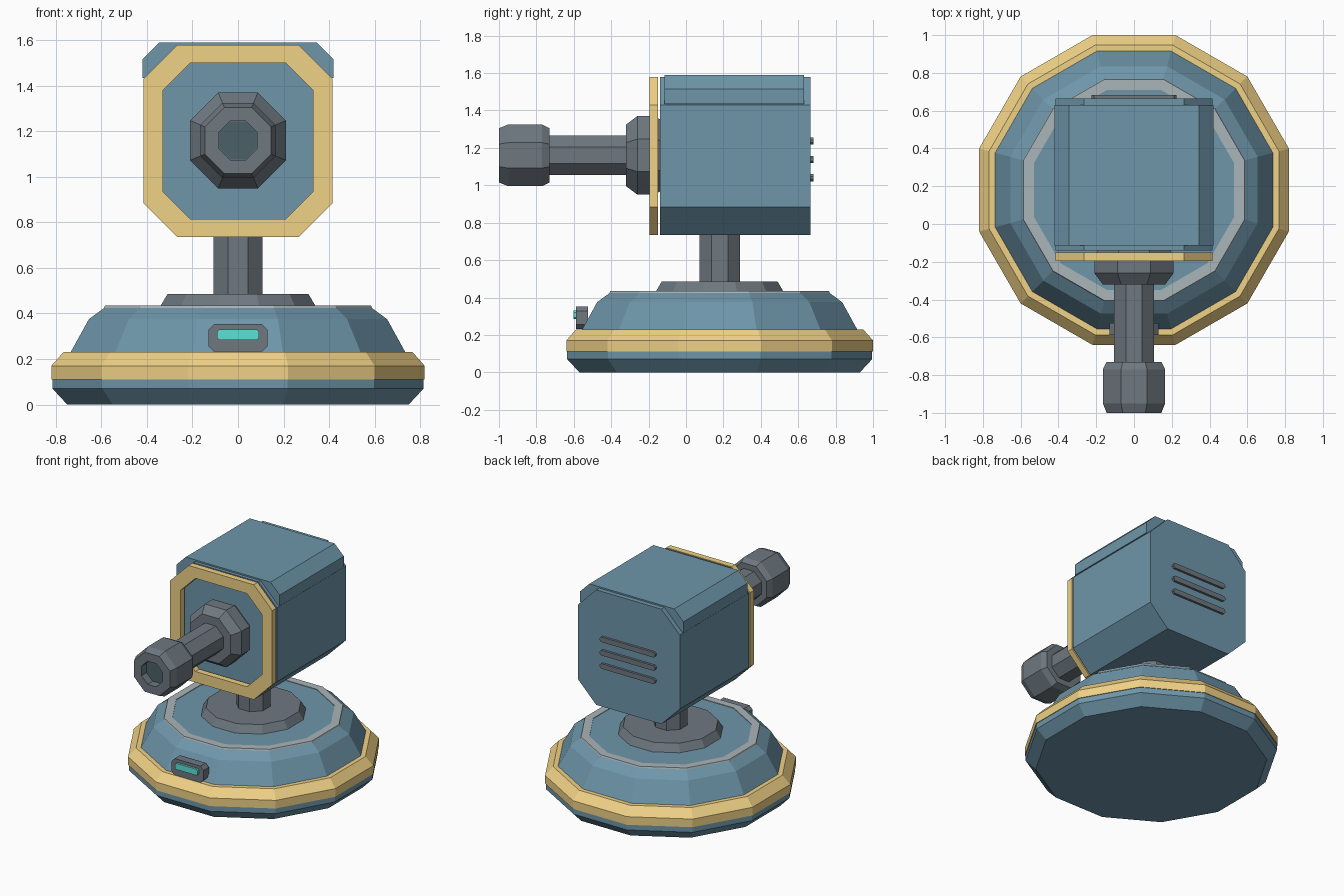
import bpy, bmesh, math

if "Cube" in bpy.data.objects:
    bpy.data.objects.remove(bpy.data.objects["Cube"])

COLORS = {
    "blue": (0.156, 0.305, 0.402, 1),
    "gold": (0.87, 0.64, 0.24, 1),
    "dark": (0.156, 0.188, 0.216, 1),
    "light": (0.40, 0.46, 0.48, 1),
    "bore": (0.07, 0.12, 0.14, 1),
    "cyan": (0.114, 0.75, 0.68, 1),
}
MATS = {}
for key, col in COLORS.items():
    MATS[key] = bpy.data.materials.new(key)
    MATS[key].diffuse_color = col

CY = 0.18   # turntable axis (y)
BZ = 1.16   # barrel axis (z)


def loft(name, loops, color, closed=False):
    """Skin a series of equal-length point loops, capped or closed into a ring."""
    bm = bmesh.new()
    rings = [[bm.verts.new(p) for p in loop] for loop in loops]
    n = len(rings[0])
    pairs = list(zip(rings, rings[1:]))
    if closed:
        pairs.append((rings[-1], rings[0]))
    else:
        bm.faces.new(rings[0])
        bm.faces.new(rings[-1])
    for a, b in pairs:
        for i in range(n):
            j = (i + 1) % n
            bm.faces.new((a[i], a[j], b[j], b[i]))
    bmesh.ops.recalc_face_normals(bm, faces=bm.faces)
    me = bpy.data.meshes.new(name)
    bm.to_mesh(me)
    bm.free()
    me.materials.append(MATS[color])
    ob = bpy.data.objects.new(name, me)
    bpy.context.collection.objects.link(ob)
    return ob


def turned(name, profile, sides, color, axis="z", closed=False):
    """Faceted lathe; profile holds (flat-to-centre distance, position on axis)."""
    loops = []
    for a, h in profile:
        r = a / math.cos(math.pi / sides)
        angs = [(i + 0.5) * math.tau / sides for i in range(sides)]
        if axis == "z":
            loops.append([(r * math.cos(t), CY + r * math.sin(t), h) for t in angs])
        else:
            loops.append([(r * math.cos(t), h, BZ + r * math.sin(t)) for t in angs])
    return loft(name, loops, color, closed)


def octagon(w, z0, z1, c, y):
    """Rectangle with cut corners in the xz plane."""
    half = [(w - c, z0), (w, z0 + c), (w, z1 - c), (w - c, z1)]
    return [(x, y, z) for x, z in half] + [(-x, y, z) for x, z in half[::-1]]


def block(name, w, z0, z1, c, y0, y1, color):
    return loft(name, [octagon(w, z0, z1, c, y) for y in (y0, y1)], color)


# Twelve-sided base with gold rim and top trim
turned("base_body", [(0.75, 0), (0.815, 0.07), (0.815, 0.15), (0.735, 0.2),
                     (0.735, 0.23), (0.655, 0.375), (0.58, 0.43)], 12, "blue")
turned("base_rim", [(0.8, 0.11), (0.82, 0.11), (0.82, 0.17), (0.767, 0.23),
                    (0.72, 0.23)], 12, "gold", closed=True)
turned("top_trim", [(0.53, 0.42), (0.59, 0.42), (0.585, 0.434), (0.53, 0.434)],
       12, "light", closed=True)

# Swivel collar and post
turned("swivel_collar", [(0.345, 0.425), (0.31, 0.485)], 12, "dark")
turned("post", [(0.108, 0.47), (0.108, 0.75)], 8, "dark")

# Head housing with gold front frame
block("head_housing", 0.415, 0.735, 1.58, 0.15, -0.14, 0.665, "blue")
loft("front_frame", [octagon(0.415, 0.735, 1.58, 0.15, -0.15),
                     octagon(0.415, 0.735, 1.58, 0.15, -0.195),
                     octagon(0.33, 0.815, 1.5, 0.12, -0.195),
                     octagon(0.33, 0.815, 1.5, 0.12, -0.15)], "gold", closed=True)

# Roof cover over the housing
roof = [(0.42, 1.435), (0.42, 1.515), (0.345, 1.59)]
roof = roof + [(-x, z) for x, z in roof[::-1]]
loft("roof_cover", [[(x, y, z) for x, z in roof] for y in (-0.115, 0.63)], "blue")

# Barrel: flange, tube and hollow muzzle
turned("barrel_flange", [(0.19, -0.135), (0.21, -0.17), (0.21, -0.26),
                         (0.165, -0.32)], 8, "dark", "y")
turned("barrel_tube", [(0.105, -0.3), (0.105, -0.75)], 8, "dark", "y")
turned("muzzle", [(0.145, -0.73), (0.165, -0.77), (0.165, -0.95), (0.145, -1.0),
                  (0.085, -1.0), (0.085, -0.94)], 8, "dark", "y")
turned("muzzle_bore", [(0.084, -0.942), (0.084, -0.935)], 8, "bore", "y")

# Rear vent bars
for i in range(3):
    z = 1.04 + 0.098 * i
    block(f"vent_bar_{i + 1}", 0.225, z - 0.019, z + 0.019, 0.012, 0.655, 0.682, "dark")

# Indicator on the base front
block("indicator_case", 0.13, 0.232, 0.353, 0.025, -0.587, -0.525, "dark")
block("indicator_light", 0.093, 0.284, 0.33, 0.01, -0.602, -0.58, "cyan")

for m in bpy.data.materials:
    if m.users and not m.is_grease_pencil:
        m.use_nodes = True
        m.node_tree.nodes["Principled BSDF"].inputs["Base Color"].default_value = m.diffuse_color
